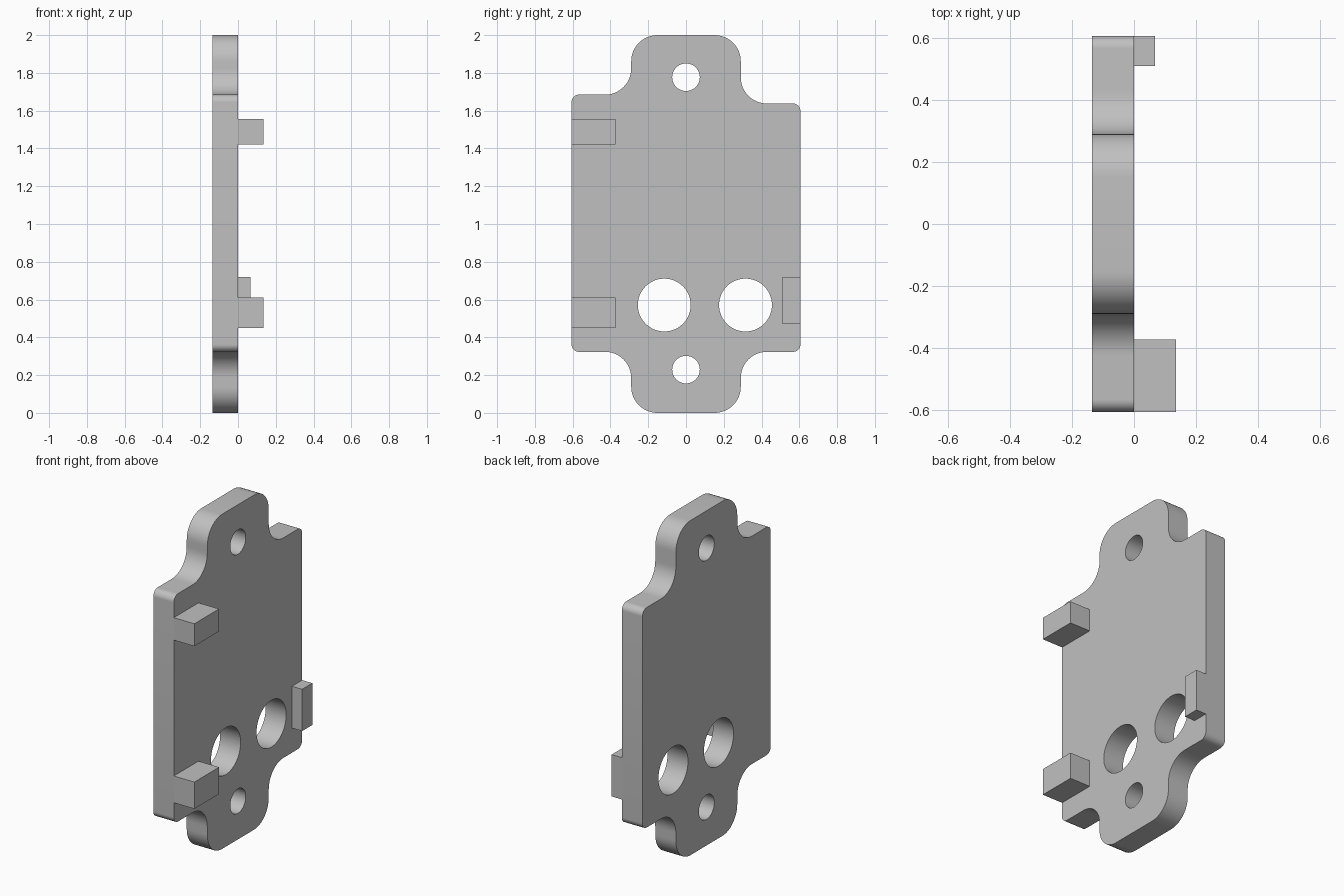
import bpy
import bmesh
import math
from mathutils import Vector

if "Cube" in bpy.data.objects:
    bpy.data.objects.remove(bpy.data.objects["Cube"])

grey = bpy.data.materials.new("light grey")
grey.use_nodes = True
grey.diffuse_color = (0.53, 0.53, 0.53, 1)
grey.node_tree.nodes["Principled BSDF"].inputs["Base Color"].default_value = grey.diffuse_color

BACK, FACE = -0.136, 0.0


def finish(bm, name):
    bmesh.ops.recalc_face_normals(bm, faces=bm.faces)
    mesh = bpy.data.meshes.new(name)
    bm.to_mesh(mesh)
    bm.free()
    mesh.materials.append(grey)
    obj = bpy.data.objects.new(name, mesh)
    bpy.context.collection.objects.link(obj)
    return obj


def fillet(corners, steps=12):
    """Round every (y, z, radius) right-angled corner of a closed outline."""
    points = []
    for i, (y, z, r) in enumerate(corners):
        here = Vector((y, z))
        to_prev = (Vector(corners[i - 1][:2]) - here).normalized()
        to_next = (Vector(corners[(i + 1) % len(corners)][:2]) - here).normalized()
        centre = here + (to_prev + to_next) * r
        for k in range(steps + 1):
            a = math.pi / 2 * k / steps
            points.append(centre - to_next * r * math.cos(a) - to_prev * r * math.sin(a))
    return points


def circle(y, z, r, n=48):
    return [Vector((y + r * math.cos(math.tau * k / n), z + r * math.sin(math.tau * k / n)))
            for k in range(n)]


def add_loop(bm, points):
    verts = [bm.verts.new((BACK, p.x, p.y)) for p in points]
    return [bm.edges.new((v, verts[i - 1])) for i, v in enumerate(verts)]


def block(name, depth, y0, y1, z0, z1):
    bm = bmesh.new()
    bmesh.ops.create_cube(bm, size=1)
    bmesh.ops.scale(bm, vec=(depth, y1 - y0, z1 - z0), verts=bm.verts)
    bmesh.ops.translate(bm, vec=(FACE + depth / 2, (y0 + y1) / 2, (z0 + z1) / 2), verts=bm.verts)
    return finish(bm, name)


# Plate outline with mounting ears; one shoulder sits slightly lower
SIDE, EAR, BIG, SMALL = 0.606, 0.29, 0.138, 0.04
LOW, HIGH_A, HIGH_B = 0.323, 1.685, 1.638
outline = fillet([
    (-EAR, 0, BIG), (EAR, 0, BIG), (EAR, LOW, BIG), (SIDE, LOW, SMALL),
    (SIDE, HIGH_B, SMALL), (EAR, HIGH_B, BIG), (EAR, 2, BIG), (-EAR, 2, BIG),
    (-EAR, HIGH_A, BIG), (-SIDE, HIGH_A, SMALL), (-SIDE, LOW, SMALL), (-EAR, LOW, BIG),
])
holes = [(0, 1.777, 0.073), (0, 0.229, 0.073), (-0.115, 0.571, 0.14), (0.315, 0.571, 0.14)]

# Plate body: filled outline with holes, extruded to thickness
bm = bmesh.new()
edges = add_loop(bm, outline)
for hole in holes:
    edges += add_loop(bm, circle(*hole))
bmesh.ops.triangle_fill(bm, use_beauty=True, edges=edges)
extruded = bmesh.ops.extrude_face_region(bm, geom=bm.faces[:], use_keep_orig=True)
moved = [g for g in extruded["geom"] if isinstance(g, bmesh.types.BMVert)]
bmesh.ops.translate(bm, vec=(FACE - BACK, 0, 0), verts=moved)
plate = finish(bm, "mounting_plate")

bpy.ops.object.select_all(action="DESELECT")
plate.select_set(True)
bpy.context.view_layer.objects.active = plate
bpy.ops.object.shade_smooth_by_angle(angle=math.radians(30))

# Locating blocks on the plate face
block("upper_block", 0.136, -SIDE, -0.373, 1.422, 1.556)
block("lower_block", 0.136, -SIDE, -0.373, 0.45, 0.61)
block("side_tab", 0.067, 0.51, SIDE, 0.47, 0.72)
